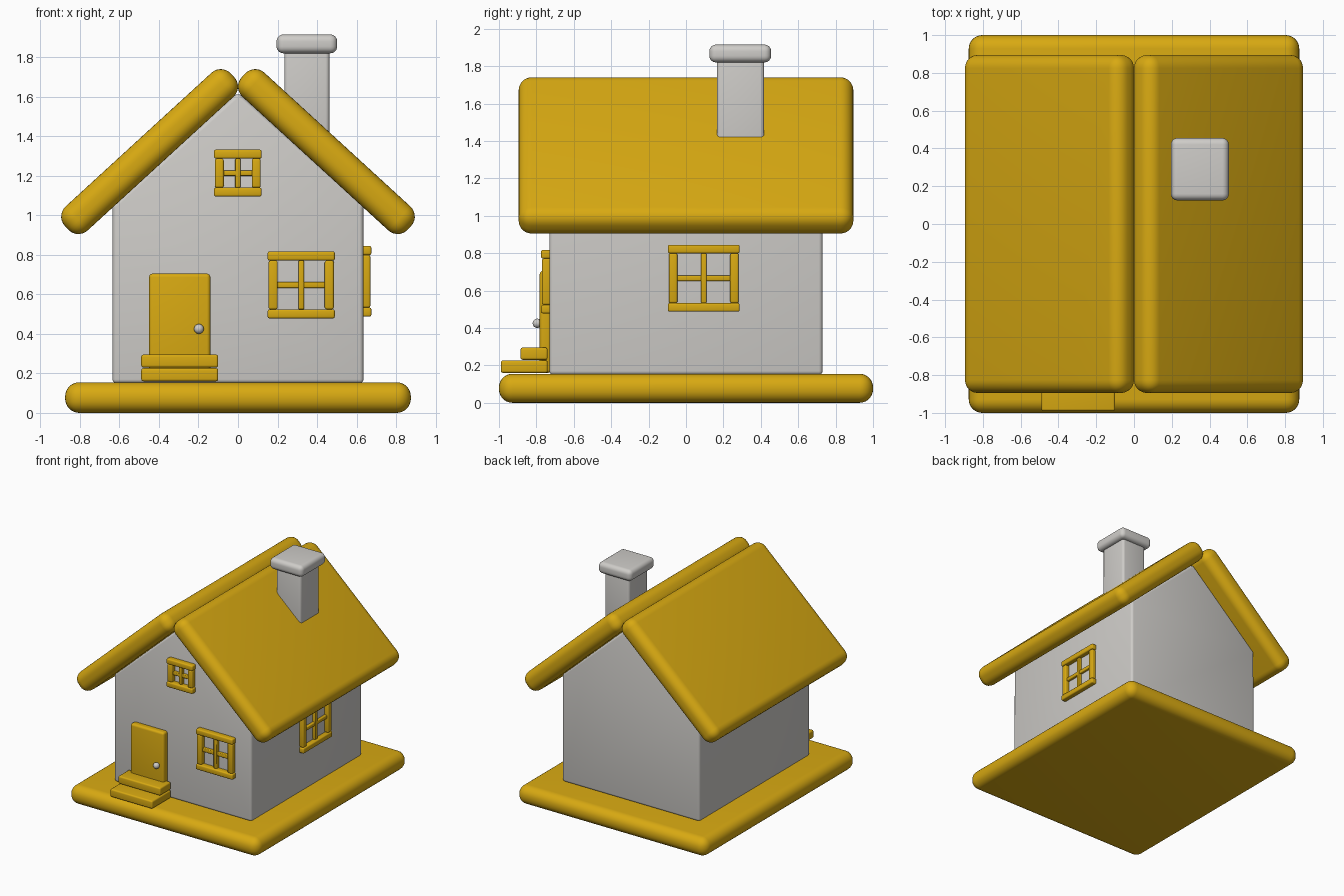
import bpy, bmesh, math
from mathutils import Matrix

if "Cube" in bpy.data.objects:
    bpy.data.objects.remove(bpy.data.objects["Cube"])


def material(name, rgb):
    m = bpy.data.materials.new(name)
    m.diffuse_color = (*rgb, 1)
    m.use_nodes = True
    m.node_tree.nodes["Principled BSDF"].inputs["Base Color"].default_value = m.diffuse_color
    return m


YELLOW = material("golden yellow", (0.69, 0.40, 0.006))
GRAY = material("light gray", (0.62, 0.605, 0.58))


def finish(name, bm, mat, bevel=0, segments=5, matrix=None):
    """Turn a bmesh into an object, rounding its edges."""
    bmesh.ops.recalc_face_normals(bm, faces=bm.faces)
    if bevel:
        bmesh.ops.bevel(bm, geom=bm.edges[:], offset=bevel, segments=segments,
                        profile=0.5, affect='EDGES', clamp_overlap=True)
    if matrix:
        bm.transform(matrix)
    me = bpy.data.meshes.new(name)
    bm.to_mesh(me)
    bm.free()
    me.materials.append(mat)
    ob = bpy.data.objects.new(name, me)
    bpy.context.collection.objects.link(ob)
    bpy.ops.object.select_all(action='DESELECT')
    ob.select_set(True)
    bpy.context.view_layer.objects.active = ob
    bpy.ops.object.shade_smooth_by_angle(angle=math.radians(35))
    return ob


def box(name, x, y, z, mat, bevel, segments=5, matrix=None):
    """Rounded box given as (min, max) ranges."""
    bm = bmesh.new()
    bmesh.ops.create_cube(bm, size=1)
    for v in bm.verts:
        for i, (lo, hi) in enumerate((x, y, z)):
            v.co[i] = lo if v.co[i] < 0 else hi
    return finish(name, bm, mat, bevel, segments, matrix)


def window(name, u, z, bar, mullion, matrix):
    """Window frame in the local xz plane, standing out toward -y."""
    (u0, u1), (z0, z1) = u, z
    uc, zc, d = (u0 + u1) / 2, (z0 + z1) / 2, (-0.045, 0.01)
    h = mullion / 2
    parts = {
        "top": (u, d, (z1 - bar, z1), 0.01),
        "sill": (u, d, (z0, z0 + bar), 0.01),
        "left": ((u0 + 0.005, u0 + bar + 0.005), (-0.04, 0.01), (z0 + bar, z1 - bar), 0.01),
        "right": ((u1 - bar - 0.005, u1 - 0.005), (-0.04, 0.01), (z0 + bar, z1 - bar), 0.01),
        "mullion": ((uc - h, uc + h), (-0.03, 0.01), (z0 + bar, z1 - bar), 0.006),
        "crossbar": ((u0 + bar, u1 - bar), (-0.027, 0.01), (zc - h, zc + h), 0.006),
    }
    for part, (a, b, c, r) in parts.items():
        box(f"{name}_{part}", a, b, c, YELLOW, r, 3, matrix)


# Base slab
box("base", (-0.875, 0.875), (-1, 1), (0, 0.155), YELLOW, 0.072, 7)

# House body: gabled profile extruded along y
profile = [(-0.635, 0.15), (0.635, 0.15), (0.635, 1.05), (0, 1.62), (-0.635, 1.05)]
bm = bmesh.new()
face = bm.faces.new([bm.verts.new((x, -0.73, z)) for x, z in profile])
out = bmesh.ops.extrude_face_region(bm, geom=[face])
bmesh.ops.translate(bm, vec=(0, 1.46, 0),
                    verts=[g for g in out["geom"] if isinstance(g, bmesh.types.BMVert)])
finish("house_walls", bm, GRAY, 0.02, 4)

# Roof slabs, mirrored about the ridge
for side, s in (("left", -1), ("right", 1)):
    m = Matrix.Translation((s * 0.4475, 0, 1.3225)) @ Matrix.Rotation(s * math.radians(42.5), 4, 'Y')
    box(f"roof_{side}", (-0.5705, 0.5705), (-0.895, 0.895), (-0.0825, 0.0825), YELLOW, 0.07, 7, m)

# Chimney
box("chimney", (0.235, 0.463), (0.165, 0.418), (1.3, 1.85), GRAY, 0.02, 4)
box("chimney_cap", (0.195, 0.502), (0.125, 0.455), (1.82, 1.915), GRAY, 0.035, 6)

# Door, knob and steps
box("door", (-0.45, -0.14), (-0.782, -0.72), (0.16, 0.705), YELLOW, 0.018, 4)
bm = bmesh.new()
bmesh.ops.create_uvsphere(bm, u_segments=20, v_segments=12, radius=0.025,
                          matrix=Matrix.Translation((-0.198, -0.795, 0.425)))
finish("door_knob", bm, GRAY)
box("lower_step", (-0.49, -0.1), (-0.99, -0.74), (0.16, 0.226), YELLOW, 0.012, 4)
box("upper_step", (-0.49, -0.1), (-0.885, -0.74), (0.23, 0.295), YELLOW, 0.012, 4)

# Windows on the front and right walls
front = Matrix.Translation((0, -0.73, 0))
right = Matrix.Translation((0.63, 0, 0)) @ Matrix.Rotation(math.radians(90), 4, 'Z')
window("front_window", (0.15, 0.49), (0.478, 0.817), 0.046, 0.03, front)
window("attic_window", (-0.122, 0.12), (1.095, 1.332), 0.045, 0.027, front)
window("side_window", (-0.097, 0.287), (0.487, 0.845), 0.046, 0.03, right)
